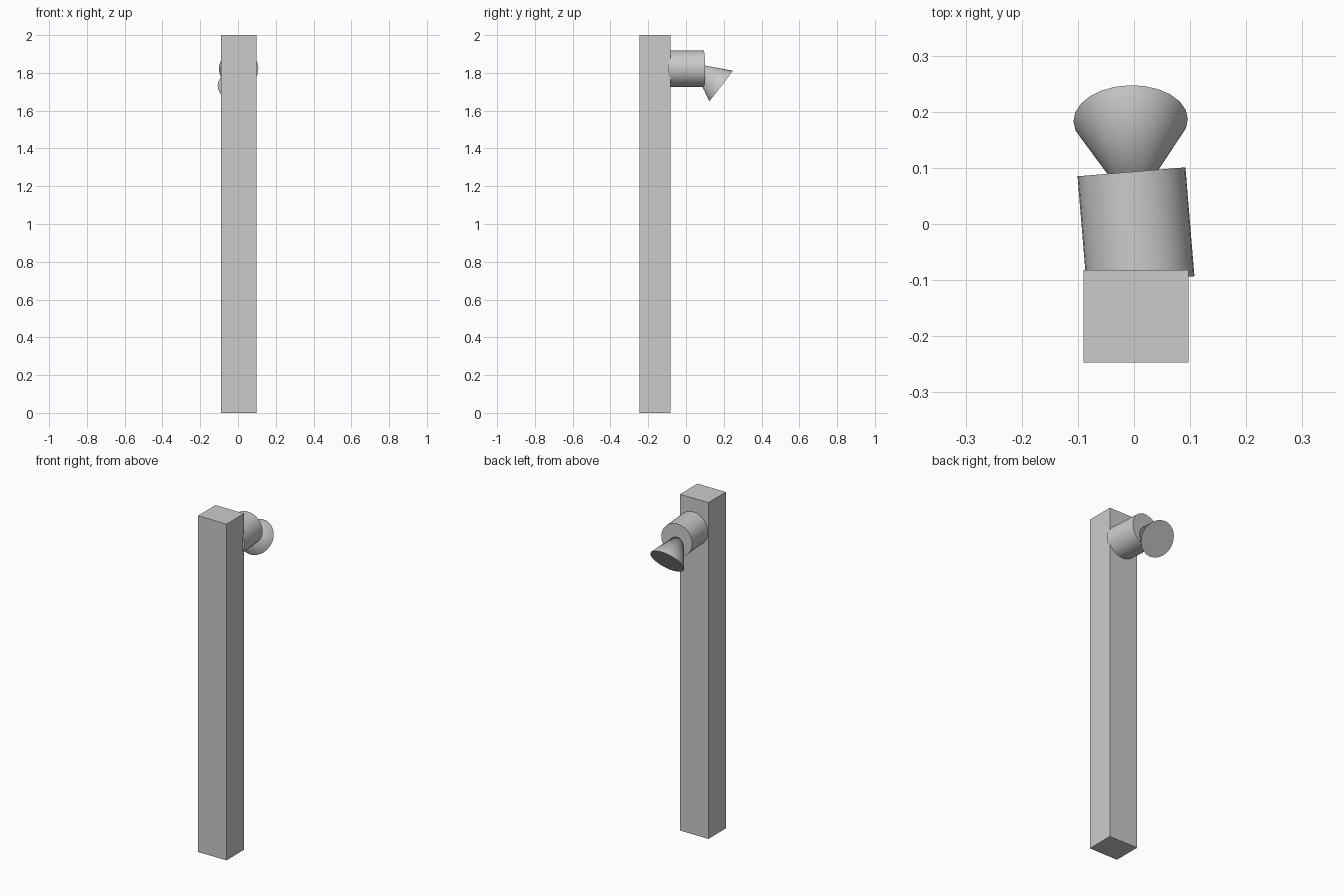
import bpy
from mathutils import Vector

if "Cube" in bpy.data.objects:
    bpy.data.objects.remove(bpy.data.objects["Cube"])


def finish(name, smooth=False):
    ob = bpy.context.object
    ob.name = name
    if smooth:
        bpy.ops.object.shade_smooth_by_angle(angle=0.6)
    return ob


def cone_between(name, start, end, r_start, r_end, sides):
    """Capped cone or cylinder running from start to end."""
    start, end = Vector(start), Vector(end)
    axis = end - start
    bpy.ops.mesh.primitive_cone_add(
        vertices=sides, radius1=r_start, radius2=r_end, depth=axis.length,
        location=(start + end) / 2,
        rotation=axis.to_track_quat('Z', 'Y').to_euler())
    return finish(name, True)


# Square post
bpy.ops.mesh.primitive_cube_add(size=1, location=(0.0035, -0.1645, 1))
post = bpy.context.object
post.scale = (0.187, 0.165, 2)
bpy.ops.object.transform_apply(location=False, rotation=False, scale=True)
finish("post")

# Lamp housing, turned slightly and sunk into the back of the post
cone_between("lamp_housing", (0.0115, -0.101, 1.822), (-0.0045, 0.093, 1.822),
             0.0965, 0.0965, 32)

# Flared lamp shade tilted downward, its tip hidden inside the housing
cone_between("lamp_shade", (-0.002, 0.028, 1.852), (-0.006, 0.185, 1.731),
             0.0, 0.102, 24)
